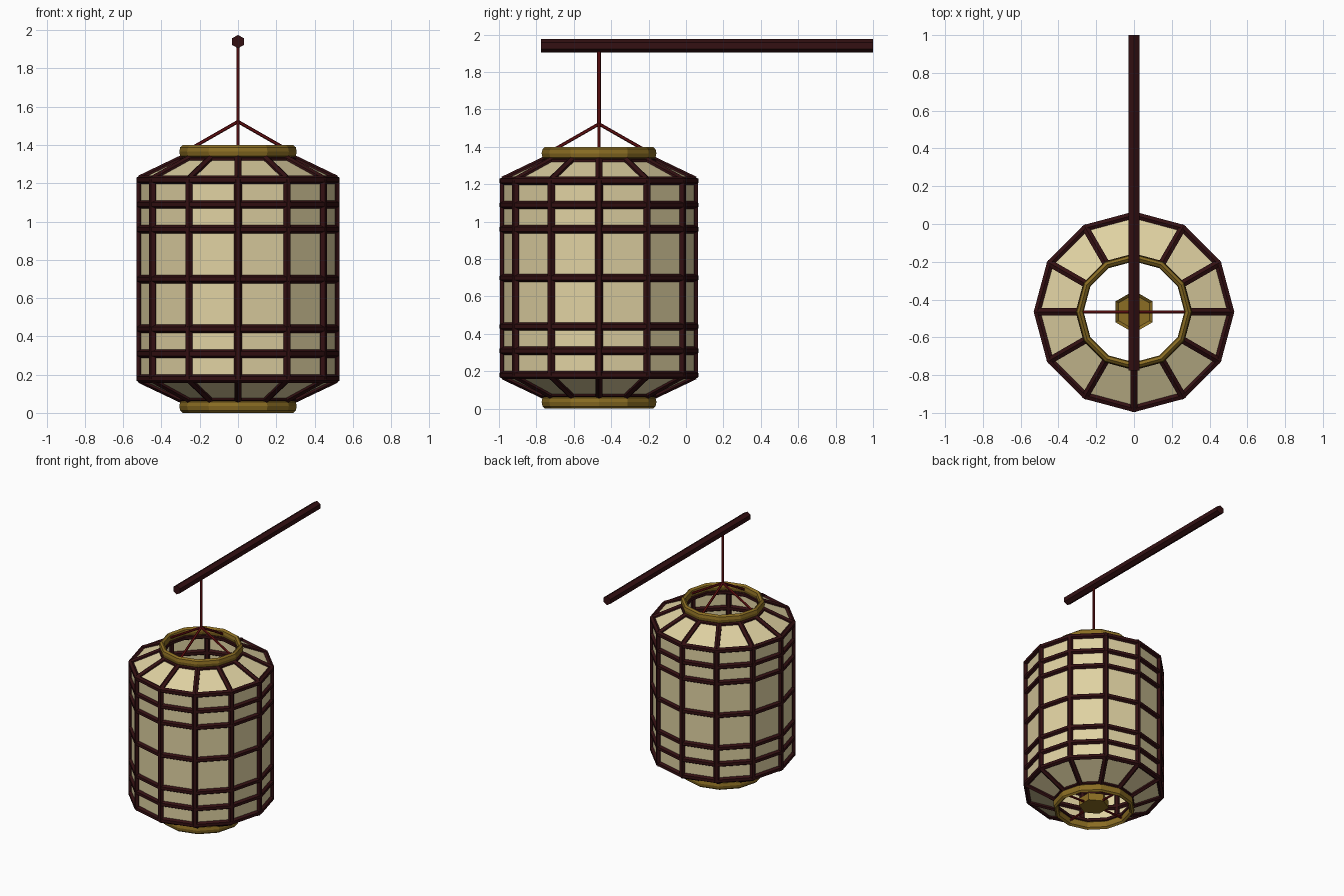
import bpy, bmesh, math
from mathutils import Vector, Matrix

if "Cube" in bpy.data.objects:
    bpy.data.objects.remove(bpy.data.objects["Cube"])

CY = -0.465      # lantern axis position in y
N = 12           # lantern sides


def material(name, rgb):
    m = bpy.data.materials.new(name)
    m.diffuse_color = (*rgb, 1)
    m.use_nodes = True
    m.node_tree.nodes["Principled BSDF"].inputs["Base Color"].default_value = m.diffuse_color
    return m


PAPER = material("cream paper", (0.74, 0.64, 0.36))
WOOD = material("dark wood", (0.033, 0.005, 0.006))
GOLD = material("old gold", (0.26, 0.155, 0.017))
CORD = material("red cord", (0.15, 0.006, 0.007))


def finish(bm, name, mat, recalc=True):
    if recalc:
        bmesh.ops.recalc_face_normals(bm, faces=bm.faces)
    me = bpy.data.meshes.new(name)
    bm.to_mesh(me)
    bm.free()
    me.materials.append(mat)
    ob = bpy.data.objects.new(name, me)
    bpy.context.collection.objects.link(ob)
    return ob


def lathe(bm, profile, closed=True, sides=N):
    """Revolve (radius, z) points around the lantern axis."""
    rings = []
    for i in range(sides):
        a = 2 * math.pi * i / sides
        rings.append([bm.verts.new((r * math.cos(a), CY + r * math.sin(a), z))
                      for r, z in profile])
    count = len(profile) if closed else len(profile) - 1
    for i in range(sides):
        p, q = rings[i], rings[(i + 1) % sides]
        for j in range(count):
            k = (j + 1) % len(profile)
            bm.faces.new((p[j], q[j], q[k], p[k]))


def rod(bm, a, b, radius, sides=6, spin=0.0):
    """Straight prism between two points."""
    a, b = Vector(a), Vector(b)
    d = b - a
    m = (Matrix.Translation((a + b) / 2) @ d.to_track_quat('Z', 'Y').to_matrix().to_4x4()
         @ Matrix.Rotation(spin, 4, 'Z'))
    bmesh.ops.create_cone(bm, cap_ends=True, segments=sides, radius1=radius,
                          radius2=radius, depth=d.length, matrix=m)


def polar(r, a, z):
    return (r * math.cos(a), CY + r * math.sin(a), z)


# paper shell with sloping shoulders
bm = bmesh.new()
lathe(bm, [(0.29, 0.07), (0.512, 0.175), (0.512, 1.222), (0.29, 1.328)], closed=False)
finish(bm, "paper_shade", PAPER)

# horizontal frame hoops
bm = bmesh.new()
hoops = [(0.512, z) for z in (0.179, 0.309, 0.439, 0.699, 0.959, 1.089, 1.218)]
hoops += [(0.29, 0.078), (0.29, 1.32)]
for r, z in hoops:
    lathe(bm, [(r + 0.022 * math.cos(math.radians(30 + 60 * k)),
                z + 0.022 * math.sin(math.radians(30 + 60 * k))) for k in range(6)])
finish(bm, "frame_hoops", WOOD)

# upright and sloping ribs at every corner
bm = bmesh.new()
for i in range(N):
    a = 2 * math.pi * i / N
    pts = [(0.29, 0.072), (0.511, 0.177), (0.511, 1.22), (0.29, 1.326)]
    for (r1, z1), (r2, z2) in zip(pts, pts[1:]):
        rod(bm, polar(r1, a, z1), polar(r2, a, z2), 0.022, spin=a if r1 == r2 else 0)
finish(bm, "frame_ribs", WOOD)

# gold collars at bottom and top
for name, z in (("bottom_collar", 0.0), ("top_collar", 1.33)):
    bm = bmesh.new()
    lathe(bm, [(0.288, z), (0.302, z + 0.012), (0.307, z + 0.035), (0.302, z + 0.058),
               (0.288, z + 0.07), (0.272, z + 0.058), (0.267, z + 0.035), (0.272, z + 0.012)])
    finish(bm, name, GOLD)

# hexagonal candle holder with a shallow recess
bm = bmesh.new()
rod(bm, (0, CY, 0.035), (0, CY, 0.095), 0.112)
verts = list(bm.verts)
if max(v.co.x for v in verts) > 0.105:       # points face front and back
    bmesh.ops.rotate(bm, verts=verts, cent=(0, CY, 0),
                     matrix=Matrix.Rotation(math.pi / 6, 3, 'Z'))
bm.normal_update()
top = [f for f in bm.faces if f.normal.z > 0.9]
bmesh.ops.inset_region(bm, faces=top, thickness=0.018)
bmesh.ops.translate(bm, verts=list({v for f in top for v in f.verts}), vec=(0, 0, -0.015))
finish(bm, "candle_holder", GOLD)

# cords: lower cross, four upper slings, hanging line
bm = bmesh.new()
for i in range(4):
    a = i * math.pi / 2
    rod(bm, polar(0.07, a, 0.045), polar(0.28, a, 0.04), 0.009)
finish(bm, "holder_supports", CORD)
bm = bmesh.new()
for i in range(4):
    rod(bm, (0, CY, 1.522), polar(0.275, i * math.pi / 2, 1.365), 0.009)
rod(bm, (0, CY, 1.515), (0, CY, 1.93), 0.01)
finish(bm, "hanging_cords", CORD)

# hexagonal carrying pole
bm = bmesh.new()
rod(bm, (0, -0.775, 1.94), (0, 1.0, 1.94), 0.035)
verts = list(bm.verts)
if max(v.co.z for v in verts) < 1.973:       # ridge on top
    bmesh.ops.rotate(bm, verts=verts, cent=(0, 0, 1.94),
                     matrix=Matrix.Rotation(math.pi / 6, 3, 'Y'))
finish(bm, "carrying_pole", WOOD)
